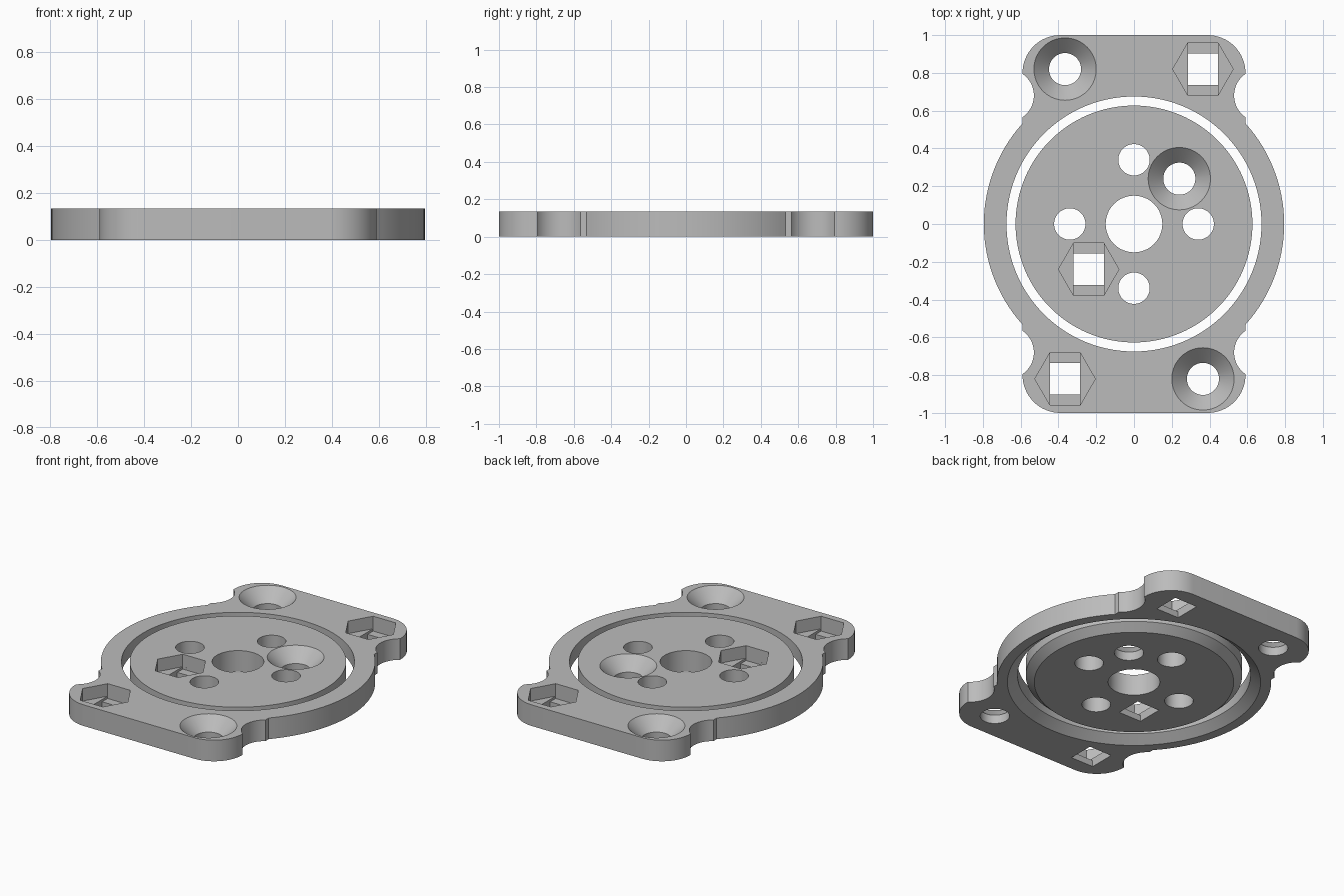
import bpy, bmesh, math
from mathutils import Vector

cube = bpy.data.objects.get("Cube")
if cube:
    bpy.data.objects.remove(cube)

H = 0.135          # plate thickness
OVER = 0.02        # cutter overshoot

grey = bpy.data.materials.new("light grey")
grey.use_nodes = True
COLOUR = (0.5, 0.5, 0.5, 1)
grey.diffuse_color = COLOUR
grey.node_tree.nodes["Principled BSDF"].inputs["Base Color"].default_value = COLOUR


def add_mesh(name, bm):
    bmesh.ops.recalc_face_normals(bm, faces=bm.faces)
    mesh = bpy.data.meshes.new(name)
    bm.to_mesh(mesh)
    bm.free()
    mesh.materials.append(grey)
    obj = bpy.data.objects.new(name, mesh)
    bpy.context.collection.objects.link(obj)
    return obj


def circle(r, n=64, cx=0, cy=0, start=0, sweep=2 * math.pi):
    return [(cx + r * math.cos(start + sweep * i / n),
             cy + r * math.sin(start + sweep * i / n)) for i in range(n)]


def loft(name, layers):
    """Closed solid through (z, outline) layers with equal point counts."""
    bm = bmesh.new()
    rings = [[bm.verts.new((x, y, z)) for x, y in pts] for z, pts in layers]
    for a, b in zip(rings, rings[1:]):
        for i in range(len(a)):
            j = (i + 1) % len(a)
            bm.faces.new((a[i], a[j], b[j], b[i]))
    bm.faces.new(rings[0])
    bm.faces.new(rings[-1])
    return add_mesh(name, bm)


def prism(name, pts, z0=-OVER, z1=H + OVER):
    return loft(name, [(z0, pts), (z1, pts)])


def boolean(target, tool, operation="DIFFERENCE"):
    mod = target.modifiers.new(tool.name, "BOOLEAN")
    mod.operation = operation
    mod.solver = "EXACT"
    mod.object = tool
    bpy.context.view_layer.objects.active = target
    bpy.ops.object.modifier_apply(modifier=mod.name)
    bpy.data.objects.remove(tool)


def round_hole(target, x, y, r):
    boolean(target, prism("hole_cutter", circle(r, 64, x, y)))


def countersink(target, x, y):
    layers = [(-OVER, 0.085), (H - 0.08, 0.085), (H, 0.165), (H + OVER, 0.185)]
    boolean(target, loft("countersink_cutter",
                         [(z, circle(r, 64, x, y)) for z, r in layers]))


def nut_pocket(target, x, y):
    """Hexagonal pocket, shallow slot across the flats, square through hole."""
    def box(hx, hy):
        return [(x - hx, y - hy), (x + hx, y - hy), (x + hx, y + hy), (x - hx, y + hy)]
    boolean(target, prism("hex_cutter", circle(0.16, 6, x, y), H - 0.08))
    boolean(target, prism("slot_cutter", box(0.08, 0.1385), H - 0.095))
    boolean(target, prism("square_cutter", box(0.08, 0.083)))


def finish(obj):
    bpy.ops.object.select_all(action="DESELECT")
    obj.select_set(True)
    bpy.context.view_layer.objects.active = obj
    bpy.ops.object.shade_smooth_by_angle(angle=math.radians(25))


# Outer plate: rounded rectangle joined with a wide round body
corners = [(1, 1, 0), (-1, 1, 1), (-1, -1, 2), (1, -1, 3)]
outline = []
for sx, sy, q in corners:
    outline += circle(0.2, 16, sx * 0.39, sy * 0.8, q * math.pi / 2, math.pi / 2)
    end = (q + 1) * math.pi / 2
    outline.append((sx * 0.39 + 0.2 * math.cos(end), sy * 0.8 + 0.2 * math.sin(end)))
outer_plate = prism("outer_plate", outline, 0, H)
boolean(outer_plate, prism("round_body", circle(0.795, 128), 0, H), "UNION")

# Side notches
for sx in (-1, 1):
    for sy in (-1, 1):
        round_hole(outer_plate, sx * 0.67, sy * 0.68, 0.14)

# Bore, widened on the underside
boolean(outer_plate, loft("bore_cutter", [
    (-OVER, circle(0.76, 128)), (0.045, circle(0.675, 128)), (H + OVER, circle(0.675, 128))]))

countersink(outer_plate, -0.365, 0.82)
countersink(outer_plate, 0.365, -0.82)
nut_pocket(outer_plate, 0.365, 0.82)
nut_pocket(outer_plate, -0.365, -0.82)
finish(outer_plate)

# Inner disc, narrowed on the underside
inner_disc = loft("inner_disc", [
    (0, circle(0.578, 128)), (0.045, circle(0.627, 128)), (H, circle(0.627, 128))])
round_hole(inner_disc, 0, 0, 0.15)
for i in range(4):
    a = i * math.pi / 2
    round_hole(inner_disc, 0.34 * math.cos(a), 0.34 * math.sin(a), 0.083)
countersink(inner_disc, 0.24, 0.24)
nut_pocket(inner_disc, -0.24, -0.24)
finish(inner_disc)
